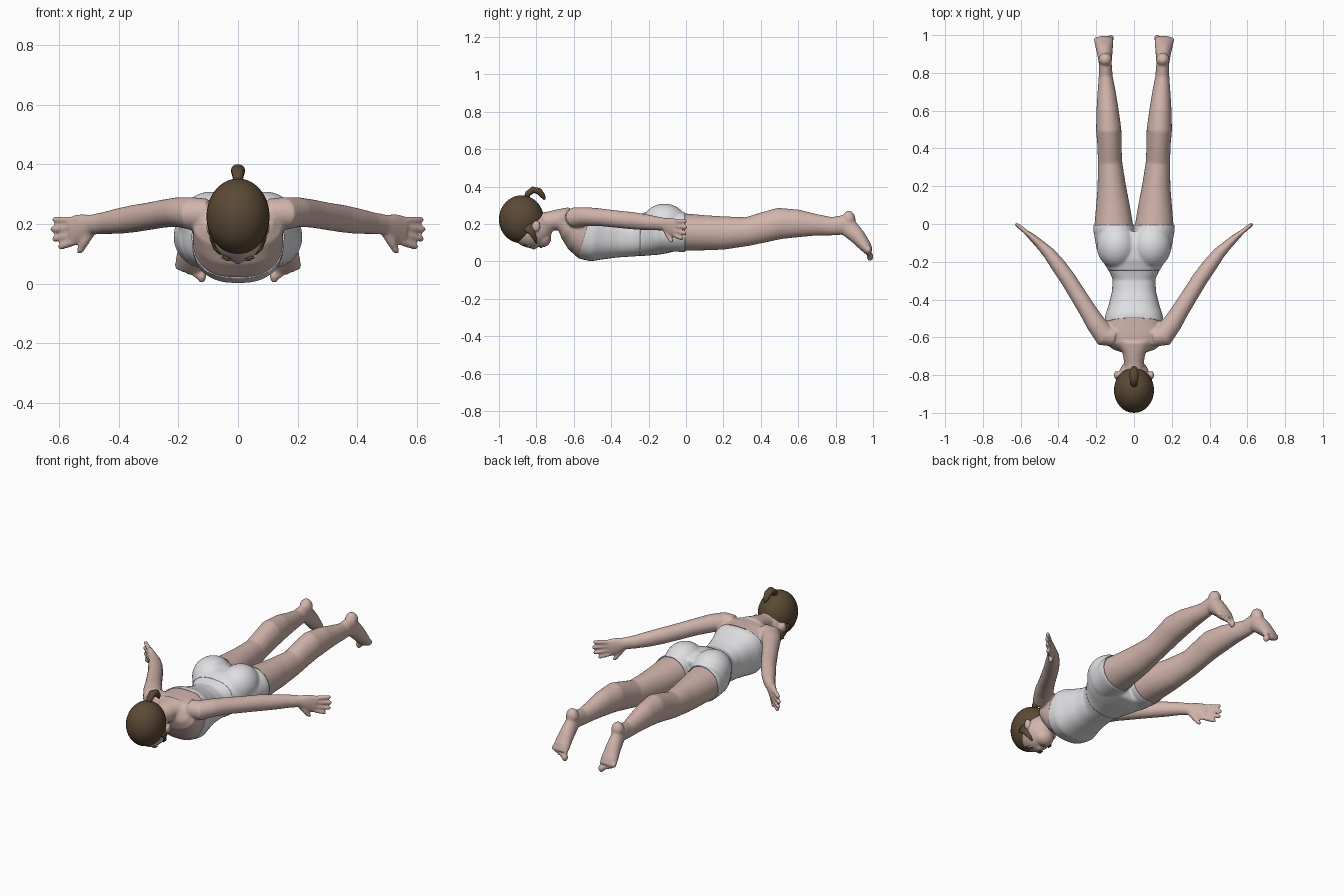
import bpy, bmesh, math
from mathutils import Vector, Matrix

cube = bpy.data.objects.get("Cube")
if cube:
    bpy.data.objects.remove(cube, do_unlink=True)


def material(name, rgb):
    m = bpy.data.materials.new(name)
    m.use_nodes = True
    m.diffuse_color = (*rgb, 1)
    bsdf = m.node_tree.nodes["Principled BSDF"]
    bsdf.inputs["Base Color"].default_value = (*rgb, 1)
    bsdf.inputs["Roughness"].default_value = 0.7
    return m


SKIN = material("skin", (0.64, 0.46, 0.41))
CLOTH = material("white cloth", (0.74, 0.74, 0.77))
HAIR = material("brown hair", (0.105, 0.068, 0.036))
LIPS = material("lip pink", (0.48, 0.22, 0.20))
EYE = material("eye white", (0.8, 0.8, 0.8))
IRIS = material("dark iris", (0.04, 0.025, 0.02))


def loft(bm, sections, power=2.0, sides=28):
    """Closed tube through (x, y, z, half width, half thickness)."""
    pts = [Vector(s[:3]) for s in sections]
    rings = []
    for i, s in enumerate(sections):
        t = (pts[min(i + 1, len(pts) - 1)] - pts[max(i - 1, 0)]).normalized()
        side = t.cross(Vector((0, 0, 1))).normalized()
        up = side.cross(t)
        ring = []
        for k in range(sides):
            a = math.tau * k / sides
            c, d = math.cos(a), math.sin(a)
            u = math.copysign(abs(c) ** (2 / power), c) * s[3]
            v = math.copysign(abs(d) ** (2 / power), d) * s[4]
            ring.append(bm.verts.new(pts[i] + side * u + up * v))
        rings.append(ring)
    faces = [bm.faces.new(rings[0]), bm.faces.new(rings[-1][::-1])]
    for a, b in zip(rings, rings[1:]):
        for k in range(sides):
            n = (k + 1) % sides
            faces.append(bm.faces.new((a[k], b[k], b[n], a[n])))
    bmesh.ops.recalc_face_normals(bm, faces=faces)


def ball(bm, centre, radii):
    bmesh.ops.create_uvsphere(bm, u_segments=32, v_segments=20, radius=1,
                              matrix=Matrix.Translation(centre) @ Matrix.Diagonal((*radii, 1)))


def flip(sections, s):
    return [(s * p[0], *p[1:]) for p in sections]


def finish(name, bm, mat):
    mesh = bpy.data.meshes.new(name)
    bm.to_mesh(mesh)
    bm.free()
    mesh.materials.append(mat)
    for p in mesh.polygons:
        p.use_smooth = True
    ob = bpy.data.objects.new(name, mesh)
    bpy.context.collection.objects.link(ob)
    return ob


def fuse(bm, voxel, rounds):
    """Blend overlapping volumes into one skin and return it as a bmesh."""
    ob = finish("blend_helper", bm, SKIN)
    rem = ob.modifiers.new("blend", 'REMESH')
    rem.mode = 'VOXEL'
    rem.voxel_size = voxel
    sm = ob.modifiers.new("soften", 'SMOOTH')
    sm.factor = 0.5
    sm.iterations = rounds
    out = bmesh.new()
    out.from_object(ob, bpy.context.evaluated_depsgraph_get())
    bpy.data.objects.remove(ob, do_unlink=True)
    return out


# Torso profile: y, underside z, upper z, half width
TORSO = [(-.675, .18, .272, .055), (-.65, .15, .285, .12), (-.62, .11, .293, .15),
         (-.57, .05, .297, .152), (-.53, .012, .292, .152), (-.49, .003, .282, .15),
         (-.44, .014, .264, .133), (-.36, .025, .24, .113), (-.29, .03, .232, .109),
         (-.23, .035, .247, .137), (-.17, .04, .268, .175), (-.11, .048, .27, .195),
         (-.05, .06, .25, .185)]
LEG = [(.103, -.13, .15, .09, .09), (.107, -.02, .157, .104, .101), (.112, .1, .153, .089, .094),
       (.118, .2, .152, .075, .089), (.127, .33, .16, .064, .077), (.13, .42, .183, .064, .081),
       (.134, .5, .203, .067, .084), (.14, .6, .203, .059, .074), (.145, .7, .195, .048, .057),
       (.15, .78, .188, .037, .049), (.152, .84, .195, .035, .052)]
FOOT = [(.152, .84, .21, .033, .04), (.153, .87, .18, .036, .05), (.156, .92, .13, .043, .042),
        (.159, .96, .08, .05, .032), (.16, .98, .05, .05, .022)]
ARM = [(.10, -.60, .235, .05, .05), (.155, -.59, .235, .06, .055), (.20, -.53, .24, .052, .05),
       (.25, -.45, .235, .046, .047), (.30, -.37, .226, .044, .046), (.35, -.29, .218, .042, .046),
       (.40, -.22, .21, .04, .043), (.45, -.155, .203, .033, .037), (.49, -.115, .198, .026, .034),
       (.525, -.083, .185, .021, .05), (.56, -.052, .175, .015, .05)]


def trunk(bm):
    loft(bm, [(0, y, (a + b) / 2, w, (b - a) / 2) for y, a, b, w in TORSO], 2.5, 40)
    for s in (1, -1):
        loft(bm, flip(LEG, s))
        ball(bm, (s * .092, -.115, .2), (.1, .115, .103))


# Body: trunk, neck, head, arms, hands and feet fused together
bm = bmesh.new()
trunk(bm)
loft(bm, [(0, -.82, .2, .055, .055), (0, -.73, .215, .052, .052), (0, -.68, .223, .062, .056),
          (0, -.62, .23, .10, .06)])
ball(bm, (0, -.825, .172), (.086, .11, .1))
ball(bm, (0, -.77, .125), (.056, .05, .05))
loft(bm, [(0, -.845, .085, .008, .01), (0, -.815, .077, .012, .014), (0, -.80, .078, .015, .012)])
for s in (1, -1):
    ball(bm, (s * .094, -.80, .19), (.012, .022, .03))
    loft(bm, flip(ARM, s))
    # fingers fan out from the palm, then the thumb
    for i, tip in enumerate([(.622, 0, .215), (.628, .002, .182), (.622, -.002, .149), (.602, -.02, .122)]):
        root = Vector((.55, -.06, .212 - .024 * i))
        end = Vector(tip)
        path = [(*root.lerp(end, t), r, r) for t, r in ((0, .013), (.5, .0125), (.92, .011), (1, .007))]
        loft(bm, flip(path, s), sides=12)
    loft(bm, flip([(.495, -.11, .175, .016, .018), (.515, -.095, .14, .015, .015),
                   (.53, -.08, .112, .012, .012), (.537, -.073, .103, .007, .007)], s), sides=12)
    # heel, foot and toes
    ball(bm, (s * .152, .87, .225), (.036, .036, .045))
    loft(bm, flip(FOOT, s))
    for i in range(5):
        r = .018 if i == 0 else .013
        ball(bm, (s * (.122 + .02 * i), .984 - .002 * i, .026 + .009 * i), (r * .85, r, r * 1.3))
finish("body", fuse(bm, .0065, 3), SKIN)

# Clothing: shells taken from the trunk and trimmed at their hems


def garment(name, grow, cuts):
    bm = bmesh.new()
    trunk(bm)
    bm = fuse(bm, .009, 4)
    bm.normal_update()
    for v, n in [(v, v.normal.copy()) for v in bm.verts]:
        v.co += n * grow
    for y, z, normal in cuts:
        geom = bm.verts[:] + bm.edges[:] + bm.faces[:]
        bmesh.ops.bisect_plane(bm, geom=geom, plane_co=(0, y, z), plane_no=normal, clear_inner=True)
    ob = finish(name, bm, CLOTH)
    thick = ob.modifiers.new("cloth thickness", 'SOLIDIFY')
    thick.thickness = .005
    thick.offset = -1
    return ob


garment("strapless_top", .004, [(-.5, .28, (0, 1, -.3)), (-.23, .2, (0, -1, 0))])
garment("shorts", .006, [(-.245, .2, (0, 1, 0)), (-.005, .2, (0, -1, 0))])

# Hair cap, ponytail and side locks
bm = bmesh.new()
ball(bm, (0, -.88, .225), (.106, .12, .128))
finish("hair_cap", bm, HAIR)
bm = bmesh.new()
loft(bm, [(0, -.855, .335, .014, .014), (0, -.845, .362, .018, .016), (0, -.818, .383, .023, .018),
          (0, -.785, .375, .023, .018), (0, -.765, .35, .016, .014), (0, -.755, .33, .005, .005)])
finish("ponytail", bm, HAIR)
for s, label in ((1, "left"), (-1, "right")):
    bm = bmesh.new()
    loft(bm, flip([(.088, -.85, .19, .012, .03), (.084, -.82, .155, .010, .02),
                   (.072, -.805, .12, .009, .013), (.058, -.80, .098, .003, .004)], s), sides=14)
    finish(label + "_side_lock", bm, HAIR)

    # Eyes and brows on the face, which looks down
    for part, centre, radii, mat in (
            ("eye", (.034, -.838, .083), (.016, .008, .006), EYE),
            ("iris", (.034, -.838, .079), (.007, .007, .004), IRIS),
            ("brow", (.036, -.862, .087), (.02, .004, .006), HAIR)):
        bm = bmesh.new()
        ball(bm, (s * centre[0], *centre[1:]), radii)
        finish(label + "_" + part, bm, mat)

# Mouth
bm = bmesh.new()
ball(bm, (0, -.775, .077), (.02, .008, .006))
finish("lips", bm, LIPS)
